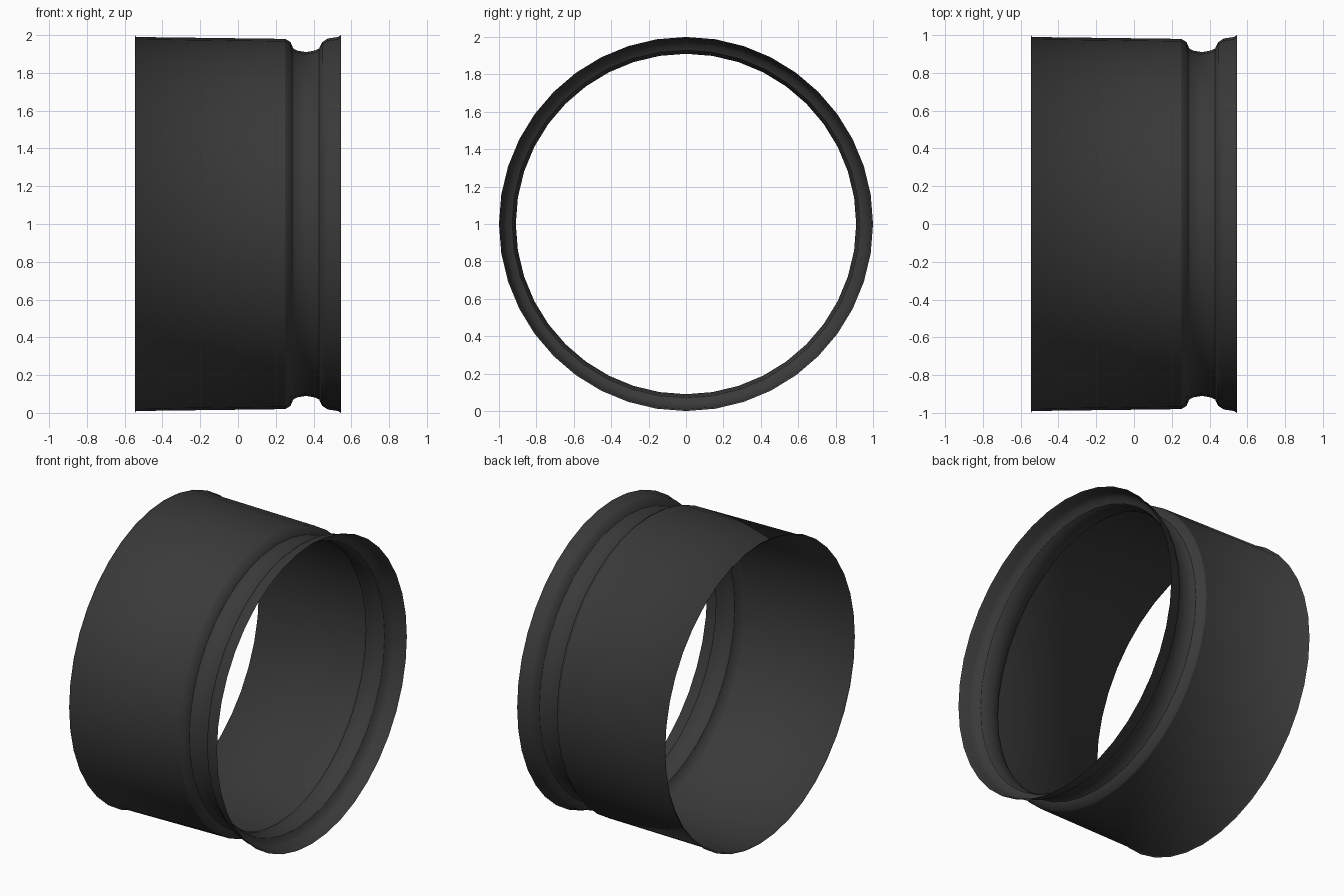
import bpy, bmesh, math
from mathutils import Vector

cube = bpy.data.objects.get("Cube")
if cube:
    bpy.data.objects.remove(cube, do_unlink=True)

SEGMENTS = 40

# Dark metal material
metal = bpy.data.materials.new("dark_grey_metal")
metal.use_nodes = True
colour = (0.042, 0.042, 0.042, 1)
metal.diffuse_color = colour
metal.node_tree.nodes["Principled BSDF"].inputs["Base Color"].default_value = colour

# Barrel cross-section (x, radius): back lip, wide drum, drop groove, flared lip
profile = [
    (-0.545, 1.0), (-0.54, 0.99), (0.25, 0.98), (0.278, 0.963),
    (0.292, 0.93), (0.312, 0.918), (0.36, 0.91), (0.41, 0.919),
    (0.43, 0.93), (0.446, 0.963), (0.475, 0.982), (0.53, 0.99), (0.545, 1.0),
]
creases = (0.25, 0.292, 0.43)

# Revolve the thin sheet around the x axis
bm = bmesh.new()
points = [bm.verts.new((x, 0, r)) for x, r in profile]
edges = [bm.edges.new(pair) for pair in zip(points, points[1:])]
bmesh.ops.spin(bm, geom=points + edges, cent=(0, 0, 0), axis=(1, 0, 0),
               angle=math.tau, steps=SEGMENTS, use_merge=True)
bmesh.ops.remove_doubles(bm, verts=bm.verts, dist=0.0005)
bm.normal_update()

# Face outward, shade smooth, keep the groove corners sharp
for face in bm.faces:
    centre = face.calc_center_median()
    if face.normal.dot(Vector((0, centre.y, centre.z))) < 0:
        face.normal_flip()
    face.smooth = True
for edge in bm.edges:
    a, b = (v.co.x for v in edge.verts)
    if abs(a - b) < 0.001 and any(abs(a - c) < 0.001 for c in creases):
        edge.smooth = False

mesh = bpy.data.meshes.new("wheel_barrel")
bm.to_mesh(mesh)
bm.free()
mesh.materials.append(metal)
barrel = bpy.data.objects.new("wheel_barrel", mesh)
barrel.location.z = 1
bpy.context.collection.objects.link(barrel)
